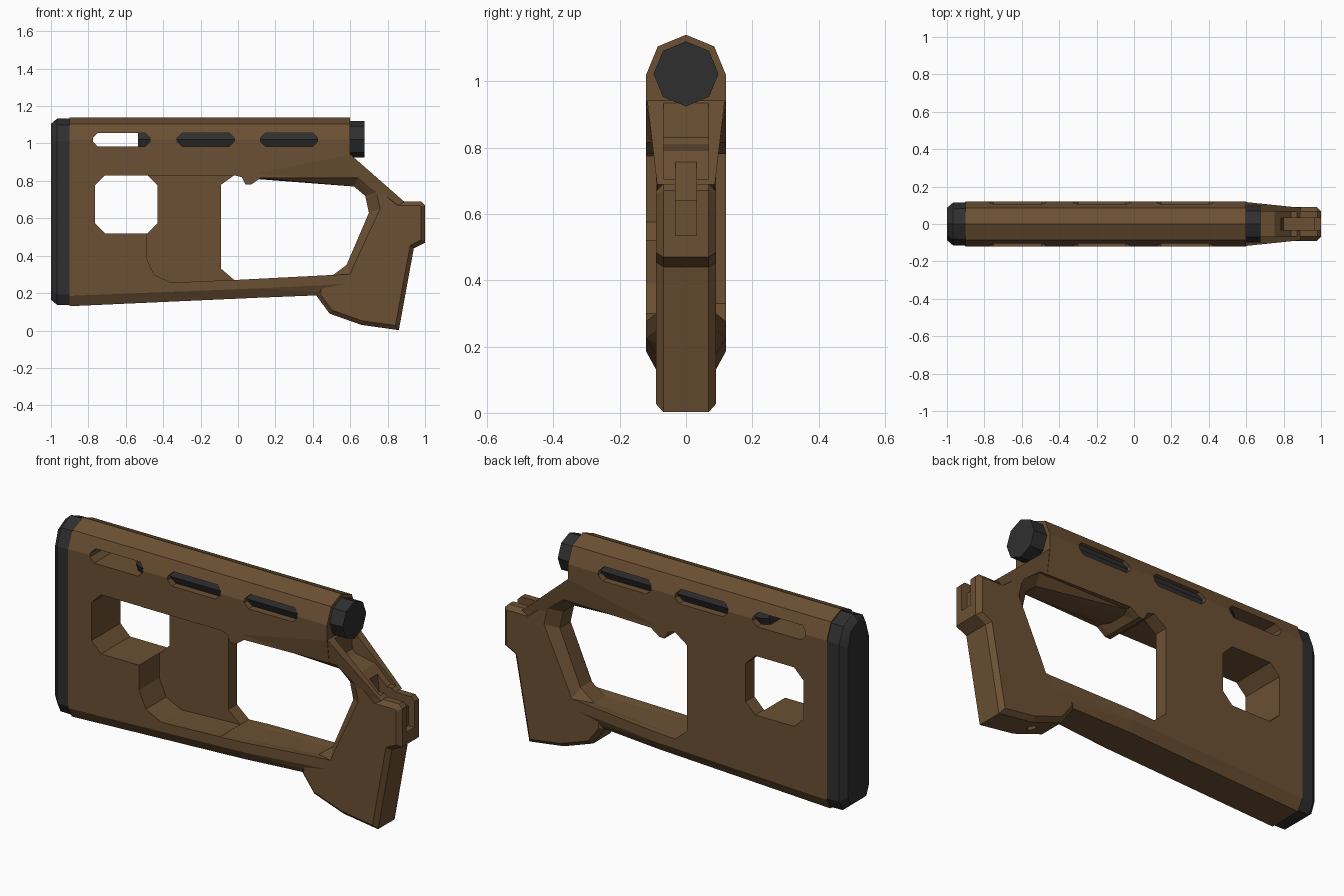
import bpy, bmesh, math

if "Cube" in bpy.data.objects:
    bpy.data.objects.remove(bpy.data.objects["Cube"])


def material(name, rgb):
    m = bpy.data.materials.new(name)
    m.diffuse_color = (*rgb, 1)
    m.use_nodes = True
    m.node_tree.nodes["Principled BSDF"].inputs["Base Color"].default_value = m.diffuse_color
    return m


BROWN = material("brown_polymer", (0.147, 0.08, 0.033))
DARK = material("dark_rubber", (0.028, 0.028, 0.028))


def loft(name, rings, mat, bevel=0):
    """Skin a closed solid through rings of equal point count."""
    bm = bmesh.new()
    vs = [[bm.verts.new(p) for p in r] for r in rings]
    n = len(vs[0])
    caps = [bm.faces.new(vs[0]), bm.faces.new(vs[-1])]
    for a, b in zip(vs, vs[1:]):
        for i in range(n):
            j = (i + 1) % n
            bm.faces.new((a[i], a[j], b[j], b[i]))
    bmesh.ops.recalc_face_normals(bm, faces=bm.faces)
    if bevel:
        edges = list({e for f in caps for e in f.edges})
        bmesh.ops.bevel(bm, geom=edges, offset=bevel, segments=1, affect='EDGES')
    bmesh.ops.triangulate(bm, faces=bm.faces)
    me = bpy.data.meshes.new(name)
    bm.to_mesh(me)
    bm.free()
    me.materials.append(mat)
    ob = bpy.data.objects.new(name, me)
    bpy.context.collection.objects.link(ob)
    return ob


def side_prism(name, profile, y0, y1, bevel=0):
    """Extrude an (x, z) profile along y."""
    return loft(name, [[(x, y, z) for x, z in profile] for y in (y0, y1)], BROWN, bevel)


def section(x, half, sy=1, sz=1):
    """Mirrored cross-section ring from (y, z) half points; first lies on y = 0."""
    pts = half + [(-y, z) for y, z in half[:0:-1]]
    return [(x, y * sy, 0.635 + (z - 0.635) * sz) for y, z in pts]


def octo(x0, x1, z0, z1, c):
    return [(x0, z0 + c), (x0 + c, z0), (x1 - c, z0), (x1, z0 + c),
            (x1, z1 - c), (x1 - c, z1), (x0 + c, z1), (x0, z1 - c)]


def combine(target, tool, op):
    mod = target.modifiers.new("join", 'BOOLEAN')
    mod.operation, mod.object, mod.solver = op, tool, 'EXACT'
    bpy.context.view_layer.objects.active = target
    bpy.ops.object.modifier_apply(modifier=mod.name)
    bpy.data.objects.remove(tool)


# Main body: ridged top, chamfered bottom, narrowing toward the grip
top = [(0, 1.14), (0.085, 1.105), (0.12, 1.02)]
rear = top + [(0.12, 0.94), (0.12, 0.8), (0.12, 0.6), (0.12, 0.185), (0.09, 0.13)]
mid = top + [(0.12, 0.84), (0.12, 0.8), (0.12, 0.6), (0.12, 0.225), (0.09, 0.175)]
front = top + [(0.12, 0.94), (0.1, 0.8), (0.088, 0.6), (0.088, 0.25), (0.065, 0.195)]
body = loft("stock_body", [section(-0.9, rear), section(0.1, mid), section(0.6, front)], BROWN)

# Pistol grip with rear head, chamfered round its edge
grip = side_prism("grip", [
    (0.42, 0.185), (0.49, 0.09), (0.66, 0.03), (0.86, 0.002), (0.94, 0.44), (1, 0.47),
    (1, 0.67), (0.98, 0.69), (0.86, 0.69), (0.59, 0.91), (0.45, 0.9), (0.43, 0.3)],
    -0.09, 0.09, 0.022)
combine(body, grip, 'UNION')

# Neck sloping from the body down to the grip head
neck_pts = [(0.55, 0.95, 0.115), (0.6, 0.942, 0.117), (0.89, 0.688, 0.087),
            (0.75, 0.6, 0.087), (0.55, 0.74, 0.09)]
neck = loft("neck", [[(x, s * w, z) for x, z, w in neck_pts] for s in (-1, 1)], BROWN)
combine(body, neck, 'UNION')

# Hand opening: flares outward along the grip on both sides
tight = [(-0.09, 0.33), (-0.02, 0.27), (0.5, 0.29), (0.58, 0.35), (0.7, 0.63), (0.68, 0.72),
         (0.62, 0.77), (0.1, 0.81), (0.07, 0.78), (0.04, 0.78), (0.02, 0.82),
         (-0.02, 0.83), (-0.09, 0.78)]
wide = list(tight)
wide[2:8] = [(0.6, 0.302), (0.62, 0.35), (0.76, 0.65), (0.74, 0.74), (0.64, 0.815), (0.12, 0.815)]
layers = [(-0.2, wide), (-0.09, wide), (-0.045, tight), (0.045, tight), (0.09, wide), (0.2, wide)]
opening = loft("opening", [[(x, y, z) for x, z in p] for y, p in layers], BROWN)
combine(body, opening, 'DIFFERENCE')

# Rear window and the deep recess on the front face
combine(body, side_prism("window", octo(-0.765, -0.43, 0.52, 0.83, 0.055), -0.3, 0.3), 'DIFFERENCE')
combine(body, side_prism("recess", [
    (-0.49, 0.829), (-0.49, 0.39), (-0.45, 0.3), (-0.36, 0.256), (0.0, 0.2715),
    (0.02, 0.4), (0.01, 0.8), (-0.02, 0.829)], -0.3, 0.048), 'DIFFERENCE')

# Three long slots through the upper body
for x in (-0.775, -0.325, 0.12):
    combine(body, side_prism("slot", octo(x, x + 0.305, 0.985, 1.055, 0.025), -0.3, 0.3), 'DIFFERENCE')

# Trough in the neck, stepped slot in the head
combine(body, side_prism("trough", [
    (0.605, 1.0), (0.615, 0.83), (0.64, 0.81), (0.75, 0.79), (0.84, 0.705),
    (0.9, 0.705), (0.9, 1.0)], -0.068, 0.068), 'DIFFERENCE')
combine(body, side_prism("head_slot", [
    (0.78, 0.8), (0.8, 0.64), (0.965, 0.64), (0.965, 0.535), (1.1, 0.535), (1.1, 0.8)],
    -0.032, 0.032), 'DIFFERENCE')

# Small screw hole under the grip
hole = [[(0.61 + 0.025 * math.cos(a * math.pi / 4), 0.025 * math.sin(a * math.pi / 4), z)
         for a in range(8)] for z in (-0.1, 0.09)]
combine(body, loft("screw_hole", hole, BROWN), 'DIFFERENCE')

# Butt pad with chamfered rear edge
loft("butt_pad", [section(-1.0, rear, 0.72, 0.93), section(-0.968, rear, 0.95, 0.985),
                  section(-0.899, rear, 0.97, 0.985)], DARK)

# Octagonal tube inside the upper body
tube = [[(x, r * math.cos(a * math.pi / 4), 1.022 + r * math.sin(a * math.pi / 4))
         for a in range(8)] for x, r in ((-0.535, 0.08), (-0.5, 0.098), (0.675, 0.098))]
loft("buffer_tube", tube, DARK)
